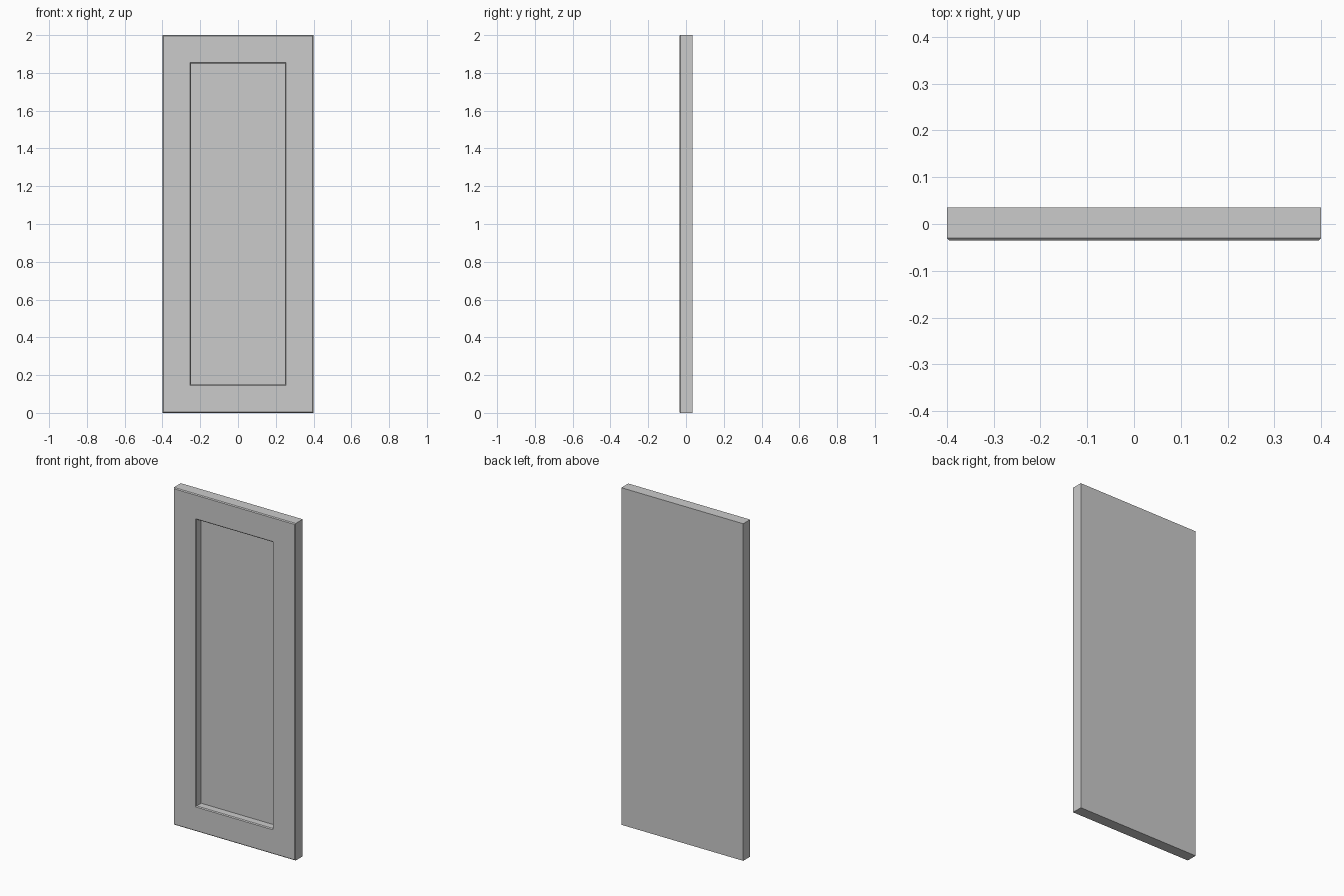
import bpy, bmesh

if "Cube" in bpy.data.objects:
    bpy.data.objects.remove(bpy.data.objects["Cube"])

W, H, T = 0.4, 2.0, 0.035      # half width, height, half thickness
BORDER, DEPTH, BEV = 0.15, 0.047, 0.005

bm = bmesh.new()

def ring(inset, y):
    """Rectangle loop inset from the door outline at depth y."""
    x, z0, z1 = W - inset, inset, H - inset
    return [bm.verts.new(p) for p in ((-x, y, z0), (x, y, z0), (x, y, z1), (-x, y, z1))]

# Loops from the back face, round the chamfered front edge, into the recess
profile = [(0, T), (0, -T + BEV), (BEV, -T),
           (BORDER - BEV, -T), (BORDER, -T + BEV), (BORDER, -T + DEPTH)]
rings = [ring(*p) for p in profile]
for a, b in zip(rings, rings[1:]):
    for i in range(4):
        j = (i + 1) % 4
        bm.faces.new((a[i], a[j], b[j], b[i]))

# Back face and recessed panel
bm.faces.new(rings[0])
bm.faces.new(rings[-1])
bmesh.ops.recalc_face_normals(bm, faces=bm.faces)

mesh = bpy.data.meshes.new("door_panel")
bm.to_mesh(mesh)
bm.free()
door = bpy.data.objects.new("door_panel", mesh)
bpy.context.collection.objects.link(door)
